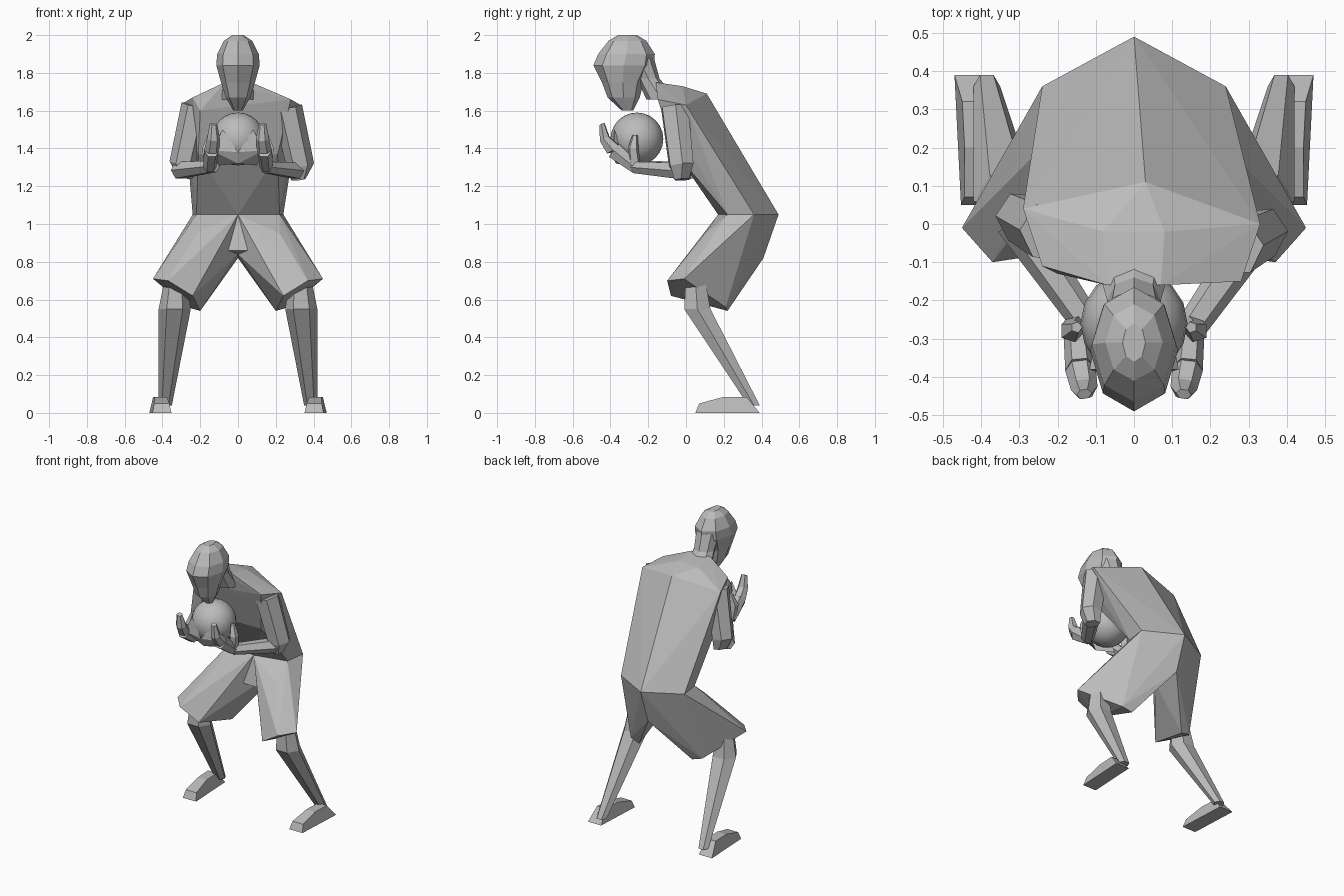
import bpy, bmesh, math
from mathutils import Matrix, Vector

default_cube = bpy.data.objects.get("Cube")
if default_cube:
    bpy.data.objects.remove(default_cube)

# One plain material for the whole figure
shade = 0.5
colour = (shade, shade, shade, 1)
grey = bpy.data.materials.new("plain_grey")
grey.use_nodes = True
grey.diffuse_color = colour
grey.node_tree.nodes["Principled BSDF"].inputs["Base Color"].default_value = colour


def link(name, mesh):
    obj = bpy.data.objects.new(name, mesh)
    bpy.context.collection.objects.link(obj)
    return obj


def finish(name, bm):
    bmesh.ops.recalc_face_normals(bm, faces=bm.faces)
    mesh = bpy.data.meshes.new(name)
    bm.to_mesh(mesh)
    bm.free()
    mesh.materials.append(grey)
    return link(name, mesh)


def hull(name, points):
    """Faceted solid stretched over a few corner points."""
    bm = bmesh.new()
    for point in points:
        bm.verts.new(point)
    result = bmesh.ops.convex_hull(bm, input=bm.verts)
    inside = [g for g in result["geom_interior"] if isinstance(g, bmesh.types.BMVert)]
    bmesh.ops.delete(bm, geom=inside, context="VERTS")
    return finish(name, bm)


def tube(name, stations, sides, upright=False):
    """Capped tube through (centre, half width, half depth) stations.

    Sections lie flat when upright, otherwise square to the tube's axis.
    """
    bm = bmesh.new()
    axis = Vector(stations[-1][0]) - Vector(stations[0][0])
    turn = Matrix.Identity(3) if upright else axis.to_track_quat("Z", "Y").to_matrix()
    rings = []
    for centre, width, depth in stations:
        ring = []
        for k in range(sides):
            angle = math.tau * k / sides
            offset = Vector((width * math.cos(angle), depth * math.sin(angle), 0))
            ring.append(bm.verts.new(Vector(centre) + turn @ offset))
        rings.append(ring)
    for low, high in zip(rings, rings[1:]):
        for k in range(sides):
            bm.faces.new((low[k - 1], low[k], high[k], high[k - 1]))
    bm.faces.new(rings[0])
    bm.faces.new(rings[-1])
    return finish(name, bm)


def flipped(point):
    return Vector((-point.x, point.y, point.z))


def add_right(left, shift=Vector()):
    """Mirrored twin of a left-hand part, optionally moved a little."""
    mesh = left.data.copy()
    mesh.transform(Matrix.Translation(shift) @ Matrix.Diagonal((-1, 1, 1, 1)))
    mesh.flip_normals()
    link(left.name.replace("left", "right"), mesh)


# The right arm and shoulder sit slightly further in and back
twist = Vector((0.04, 0.04, 0.01))

# Waist corners shared by the trunk and the shorts
tail = Vector((0, 0.49, 1.05))
hip = Vector((0.24, 0.36, 1.05))
waist = Vector((0.22, 0.22, 1.05))
belly = Vector((0, 0.17, 1.05))

# Trunk: bent forward, with a ridge down the spine
rib = Vector((0.21, -0.05, 1.37))
breast = Vector((0.2, -0.13, 1.6))
collar = Vector((0.07, -0.16, 1.75))
trapezius = Vector((0.08, -0.02, 1.73))
nape = Vector((0.03, 0.11, 1.69))
shoulder_back = Vector((0.33, 0, 1.63))
shoulder_front = Vector((0.28, -0.15, 1.66))
paired = [hip, waist, rib, breast, collar, trapezius]
trunk = paired + [flipped(p) for p in paired]
trunk += [tail, belly, nape, shoulder_back, shoulder_front]
trunk += [flipped(p) + twist for p in (shoulder_back, shoulder_front)]
hull("torso", trunk)

# Neck and forward-tipped head
tube("neck", [((0, -0.13, 1.66), 0.09, 0.08),
              ((0, -0.2, 1.77), 0.07, 0.06),
              ((0, -0.25, 1.88), 0.08, 0.08)], sides=8, upright=True)
tube("head", [((0, -0.31, 1.6), 0.025, 0.03),
              ((0, -0.33, 1.67), 0.065, 0.085),
              ((0, -0.335, 1.75), 0.09, 0.11),
              ((0, -0.33, 1.84), 0.115, 0.16),
              ((0, -0.315, 1.9), 0.11, 0.15),
              ((0, -0.31, 1.97), 0.075, 0.1),
              ((0, -0.31, 2), 0.03, 0.05)], sides=8, upright=True)

# Shorts: each leg carries its half of the pelvis
thigh = Vector((0.22, 0.1, 0.95))
groin = Vector((0.12, 0.13, 0.86))
crotch = Vector((0, 0.2, 0.84))
seat = Vector((0, 0.41, 0.82))
hem_outer = Vector((0.45, -0.01, 0.71))
hem_front = Vector((0.37, -0.1, 0.7))
hem_inner = Vector((0.24, -0.08, 0.62))
hem_low = Vector((0.2, 0.22, 0.54))
hem_back = Vector((0.27, 0.21, 0.56))
add_right(hull("left_shorts_leg", [
    tail, hip, waist, belly, thigh, groin, crotch, seat,
    hem_outer, hem_front, hem_inner, hem_low, hem_back]))
hull("shorts_front_panel", [belly, groin, flipped(groin), crotch, seat])

# Lower leg slanting back from the knee to the heel
add_right(tube("left_lower_leg", [
    ((0.385, 0.36, 0.04), 0.035, 0.035),
    ((0.335, 0.06, 0.55), 0.085, 0.08),
    ((0.33, 0.05, 0.7), 0.06, 0.06)], sides=6, upright=True))

# Foot: a wedge profile drawn across its width, narrower on top and splayed
foot_profile = [(0.05, 0), (0.39, 0), (0.32, 0.085), (0.2, 0.085), (0.07, 0.05)]
add_right(hull("left_foot", [
    (0.4 + y / 20 + edge * (0.05 - z / 5), y, z)
    for edge in (-1, 1) for y, z in foot_profile]))

# Arm: sleeve down to the elbow, then the forearm in to the wrist
elbow = Vector((0.33, -0.025, 1.31))
wrist = Vector((0.15, -0.27, 1.3))
add_right(tube("left_upper_arm", [
    ((0.26, -0.06, 1.62), 0.08, 0.08),
    (elbow, 0.07, 0.075),
    ((0.32, -0.02, 1.235), 0.05, 0.035)], sides=6), twist)
add_right(tube("left_forearm", [
    ((0.33, -0.01, 1.28), 0.055, 0.05),
    (wrist, 0.04, 0.035)], sides=6), twist / 2)

# Hand: cupped palm, raised fingers, thumb, and index finger across the ball
knuckle = Vector((0.14, -0.38, 1.39))
add_right(tube("left_palm", [
    (wrist, 0.035, 0.035), (knuckle, 0.04, 0.05)], sides=6))
add_right(tube("left_fingers", [
    (knuckle, 0.04, 0.045),
    ((0.13, -0.43, 1.45), 0.035, 0.03),
    ((0.13, -0.445, 1.53), 0.02, 0.015)], sides=6))
add_right(tube("left_thumb", [
    (wrist, 0.035, 0.035),
    ((0.165, -0.28, 1.4), 0.03, 0.03),
    ((0.15, -0.27, 1.47), 0.015, 0.015)], sides=5))
add_right(hull("left_index_finger", [
    knuckle, (0.08, -0.38, 1.5), (0, -0.4, 1.38),
    (0, -0.37, 1.32), (0.1, -0.3, 1.31)]))

# Ball held at the chest
bm = bmesh.new()
bmesh.ops.create_uvsphere(bm, u_segments=16, v_segments=12, radius=0.14)
bmesh.ops.translate(bm, verts=bm.verts, vec=(0, -0.26, 1.45))
finish("ball", bm).data.shade_smooth()
